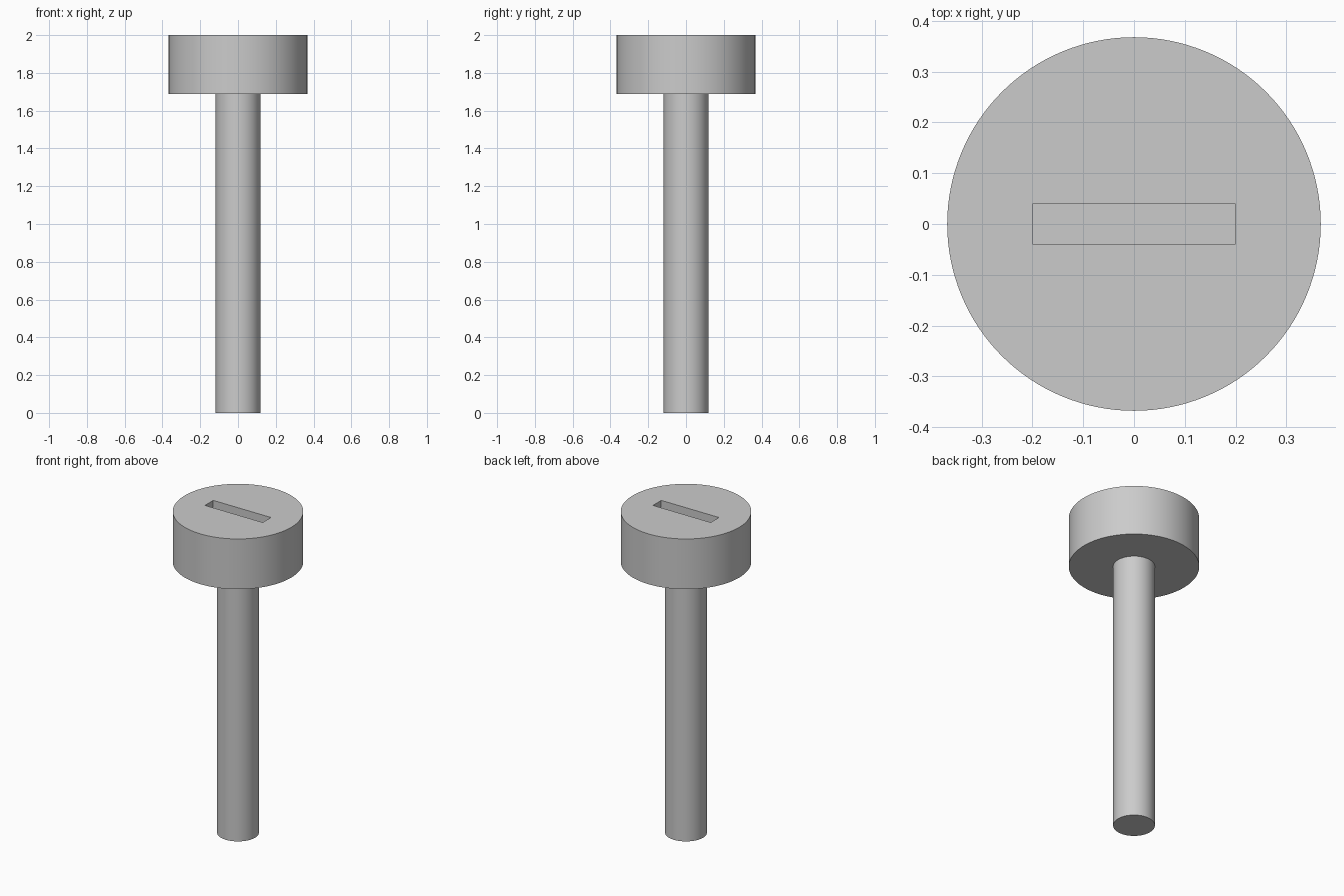
import bpy
import math

cube = bpy.data.objects.get("Cube")
if cube:
    bpy.data.objects.remove(cube, do_unlink=True)

# Plain grey metal
grey = bpy.data.materials.new("grey_metal")
grey.use_nodes = True
colour = (0.6, 0.6, 0.6, 1)
grey.diffuse_color = colour
grey.node_tree.nodes["Principled BSDF"].inputs["Base Color"].default_value = colour

HEAD_BOTTOM, TOP = 1.687, 2.0
SLOT_DEPTH = 0.12


def cylinder(name, radius, bottom, top):
    bpy.ops.mesh.primitive_cylinder_add(
        vertices=128, radius=radius, depth=top - bottom,
        location=(0, 0, (bottom + top) / 2))
    obj = bpy.context.object
    obj.name = name
    obj.data.materials.append(grey)
    return obj


# Shaft and wide round head
shaft = cylinder("shaft", 0.118, 0, HEAD_BOTTOM)
head = cylinder("head", 0.368, HEAD_BOTTOM, TOP)

# Straight slot cut into the top of the head
bpy.ops.mesh.primitive_cube_add(size=1, location=(0, 0, TOP))
cutter = bpy.context.object
cutter.name = "slot_cutter"
cutter.scale = (0.398, 0.081, 2 * SLOT_DEPTH)
cutter.data.materials.append(grey)
cutter.hide_render = True
bpy.context.view_layer.update()

cut = head.modifiers.new("slot", "BOOLEAN")
cut.operation = "DIFFERENCE"
cut.solver = "EXACT"
cut.object = cutter
bpy.ops.object.select_all(action="DESELECT")
head.select_set(True)
bpy.context.view_layer.objects.active = head
bpy.ops.object.modifier_apply(modifier=cut.name)
bpy.data.objects.remove(cutter, do_unlink=True)

# Smooth round walls with crisp rims
for part in (shaft, head):
    bpy.ops.object.select_all(action="DESELECT")
    part.select_set(True)
    bpy.context.view_layer.objects.active = part
    bpy.ops.object.shade_smooth_by_angle(angle=math.radians(30))
